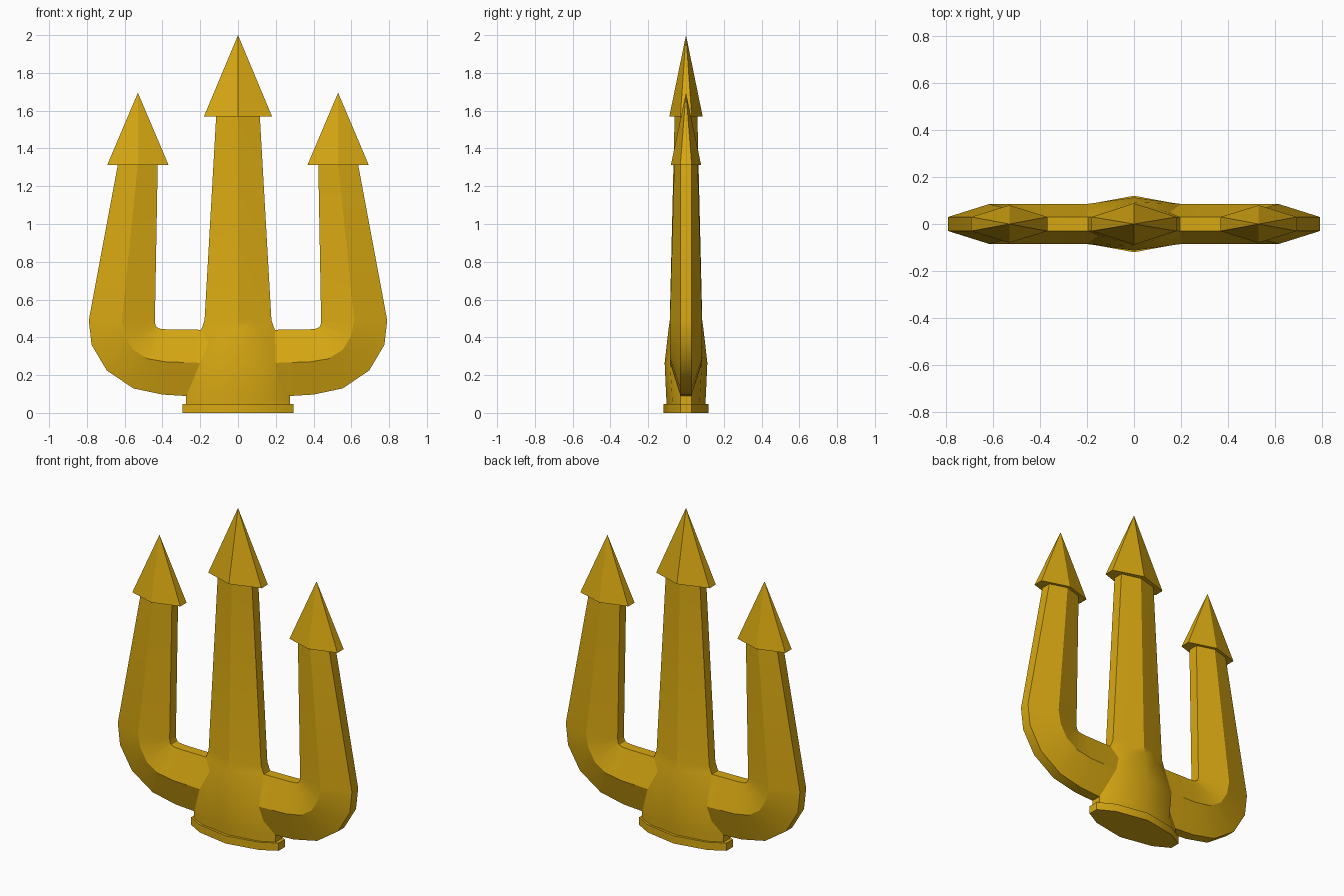
import bpy, bmesh

if "Cube" in bpy.data.objects:
    bpy.data.objects.remove(bpy.data.objects["Cube"])

EDGE = 0.03  # half thickness of the flat rims
gold = bpy.data.materials.new("gold")
gold.diffuse_color = (0.68, 0.39, 0.006, 1)
gold.use_nodes = True
gold.node_tree.nodes["Principled BSDF"].inputs["Base Color"].default_value = gold.diffuse_color


def loft(name, sections, apex=None):
    """Skin a list of equal-length closed sections; cap both ends or end in a point."""
    bm = bmesh.new()
    rings = [[bm.verts.new(p) for p in s] for s in sections]
    n = len(rings[0])
    for a, b in zip(rings, rings[1:]):
        for i in range(n):
            j = (i + 1) % n
            bm.faces.new((a[i], a[j], b[j], b[i]))
    bm.faces.new(rings[0])
    if apex:
        tip = bm.verts.new(apex)
        for i in range(n):
            bm.faces.new((rings[-1][i], rings[-1][(i + 1) % n], tip))
    else:
        bm.faces.new(rings[-1])
    bmesh.ops.recalc_face_normals(bm, faces=bm.faces)
    me = bpy.data.meshes.new(name)
    bm.to_mesh(me)
    bm.free()
    me.materials.append(gold)
    ob = bpy.data.objects.new(name, me)
    bpy.context.collection.objects.link(ob)
    bpy.ops.object.select_all(action='DESELECT')
    ob.select_set(True)
    bpy.context.view_layer.objects.active = ob
    bpy.ops.object.shade_smooth_by_angle(angle=0.53)
    return ob


def bar(outer, mid, inner, ridge):
    """Ridged six-sided section through three points in the xz plane."""
    (ox, oz), (mx, mz), (ix, iz) = outer, mid, inner
    return [(ox, -EDGE, oz), (mx, -ridge, mz), (ix, -EDGE, iz),
            (ix, EDGE, iz), (mx, ridge, mz), (ox, EDGE, oz)]


def plate(z, w, mx, my, ridge):
    """Horizontal ten-sided lens section."""
    front = [(-w, -EDGE), (-mx, -my), (0, -ridge), (mx, -my), (w, -EDGE)]
    return [(x, y, z) for x, y in front + [(-x, -y) for x, y in front]]


# Side prongs and the curved crossbar, one continuous U
right = [
    ((0.635, 1.32), (0.53, 1.32), (0.425, 1.32), 0.062),
    ((0.79, 0.49), (0.615, 0.49), (0.44, 0.49), 0.085),
    ((0.775, 0.36), (0.60, 0.41), (0.438, 0.47), 0.085),
    ((0.695, 0.225), (0.555, 0.335), (0.432, 0.455), 0.085),
    ((0.555, 0.13), (0.48, 0.287), (0.415, 0.446), 0.085),
    ((0.40, 0.097), (0.38, 0.27), (0.375, 0.442), 0.085),
    ((0.20, 0.085), (0.20, 0.265), (0.20, 0.44), 0.085),
]
left = [tuple((-p[0], p[1]) for p in s[:3]) + (s[3],) for s in reversed(right)]
loft("side_prongs", [bar(*s) for s in right + left])

# Centre prong flaring into the hub
loft("centre_prong", [plate(*s) for s in [
    (0.04, 0.275, 0.19, 0.072, 0.102),
    (0.09, 0.275, 0.19, 0.074, 0.105),
    (0.265, 0.24, 0.20, 0.085, 0.113),
    (0.44, 0.195, 0.10, 0.065, 0.093),
    (0.49, 0.177, 0.09, 0.058, 0.086),
    (1.58, 0.115, 0.058, 0.045, 0.060),
]])

# Base flange
loft("base_flange", [plate(z, 0.295, 0.2, 0.083, 0.12) for z in (0, 0.047)])

# Arrow heads
for name, x, z, w, d, top in (("centre_head", 0, 1.57, 0.18, 0.088, 2.0),
                              ("left_head", -0.53, 1.313, 0.162, 0.08, 1.695),
                              ("right_head", 0.53, 1.313, 0.162, 0.08, 1.695)):
    loft(name, [bar((x - w, z), (x, z), (x + w, z), d)], (x, 0, top))
